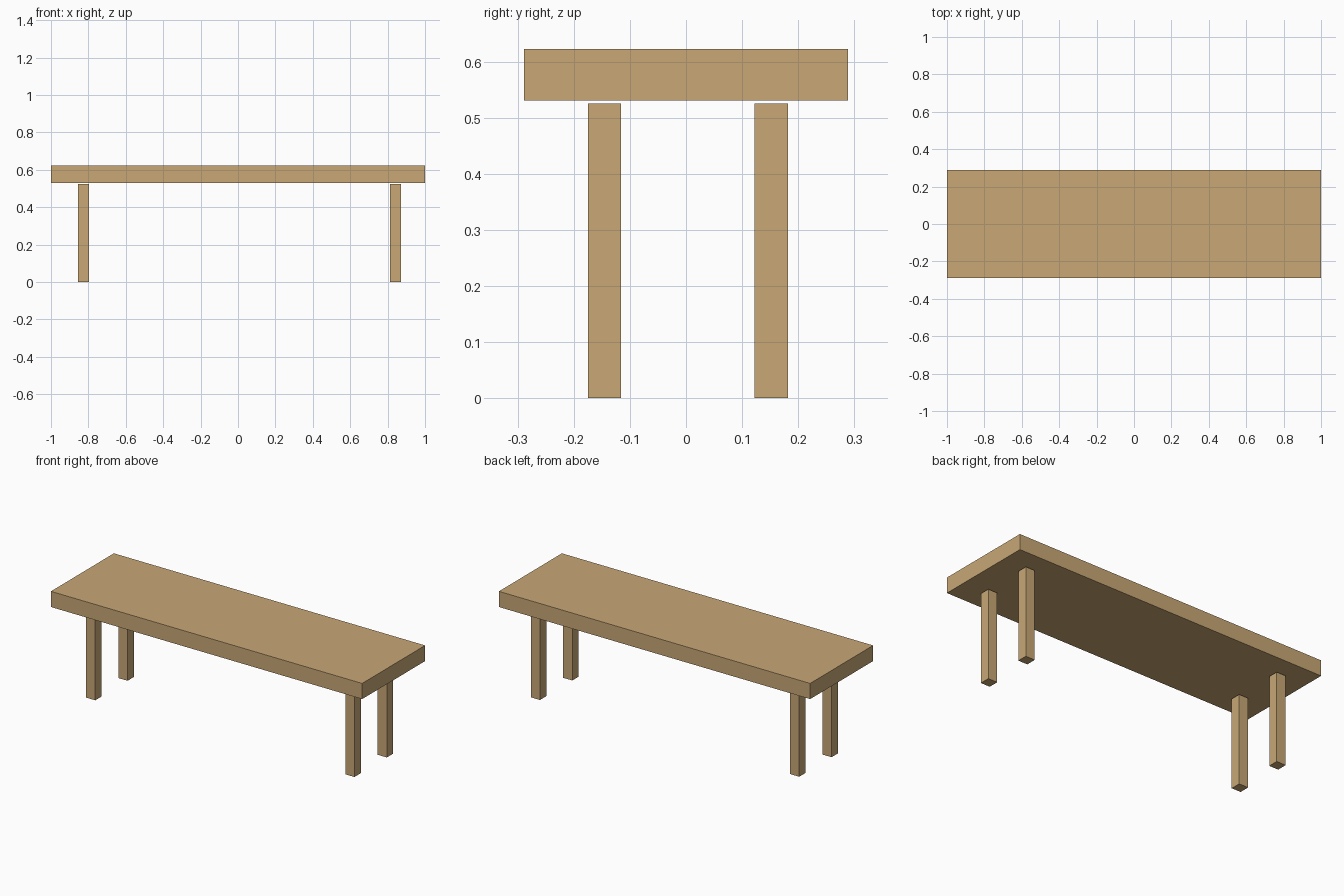
import bpy

if "Cube" in bpy.data.objects:
    bpy.data.objects.remove(bpy.data.objects["Cube"])

wood = bpy.data.materials.new("wood")
wood.diffuse_color = (0.58, 0.39, 0.18, 1)
wood.use_nodes = True
wood.node_tree.nodes["Principled BSDF"].inputs["Base Color"].default_value = wood.diffuse_color


def box(name, center, size):
    bpy.ops.mesh.primitive_cube_add(size=1, location=center)
    obj = bpy.context.object
    obj.name = name
    obj.scale = size
    bpy.ops.object.transform_apply(location=False, rotation=False, scale=True)
    obj.data.materials.append(wood)
    return obj


# Thick plank seat
SEAT_BOTTOM, SEAT_TOP = 0.531, 0.622
box("seat", (0, 0, (SEAT_BOTTOM + SEAT_TOP) / 2),
    (2, 0.578, SEAT_TOP - SEAT_BOTTOM))

# Four square legs, slightly off centre, ending just below the seat
LEG_HEIGHT, LEG_WIDTH = 0.525, 0.059
for side, x in (("left", -0.825), ("right", 0.841)):
    for end, y in (("front", -0.145), ("back", 0.152)):
        box(f"{end}_{side}_leg", (x, y, LEG_HEIGHT / 2),
            (LEG_WIDTH, LEG_WIDTH, LEG_HEIGHT))
